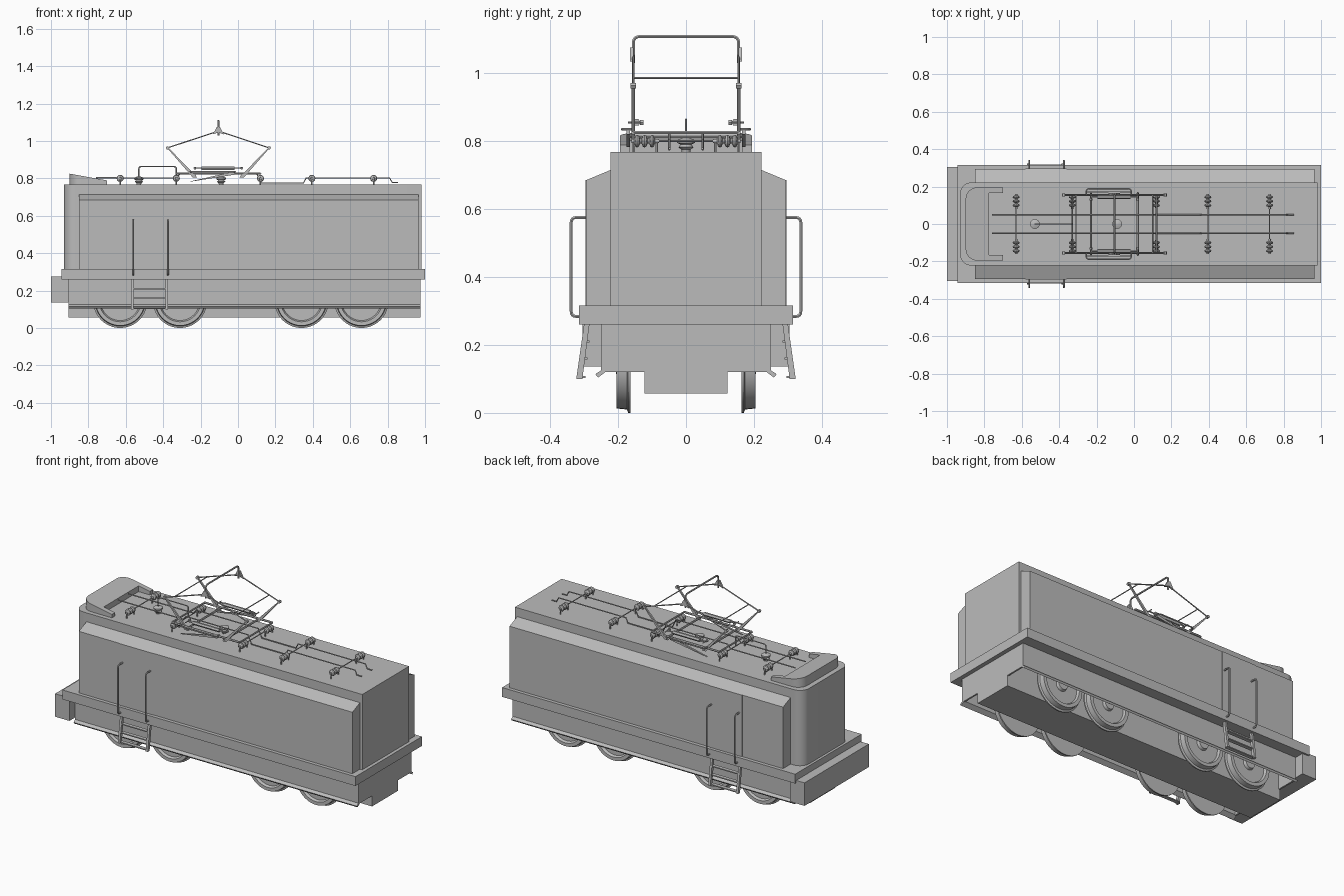
import bpy, bmesh, math
from mathutils import Vector, Matrix

if "Cube" in bpy.data.objects:
    bpy.data.objects.remove(bpy.data.objects["Cube"])

grey = bpy.data.materials.new("mid grey")
grey.diffuse_color = (0.5, 0.5, 0.5, 1)
grey.use_nodes = True
grey.node_tree.nodes["Principled BSDF"].inputs["Base Color"].default_value = grey.diffuse_color


def finish(name, mesh, smooth=None):
    mesh.materials.clear()
    mesh.materials.append(grey)
    ob = bpy.data.objects.new(name, mesh)
    bpy.context.collection.objects.link(ob)
    if smooth:
        for o in bpy.context.selected_objects:
            o.select_set(False)
        bpy.context.view_layer.objects.active = ob
        ob.select_set(True)
        bpy.ops.object.shade_smooth_by_angle(angle=math.radians(smooth))
    return ob


def prism(name, rings, smooth=None):
    """Closed solid from two matching rings of 3D points."""
    bm = bmesh.new()
    a, b = [[bm.verts.new(p) for p in r] for r in rings]
    n = len(a)
    bm.faces.new(a)
    bm.faces.new(b)
    for i in range(n):
        bm.faces.new((a[i], a[(i + 1) % n], b[(i + 1) % n], b[i]))
    bmesh.ops.recalc_face_normals(bm, faces=bm.faces)
    me = bpy.data.meshes.new(name)
    bm.to_mesh(me)
    bm.free()
    return finish(name, me, smooth)


def box(name, x0, x1, y0, y1, z0, z1):
    ring = [(x0, y0), (x1, y0), (x1, y1), (x0, y1)]
    return prism(name, [[(x, y, z) for x, y in ring] for z in (z0, z1)])


def along_x(name, yz, x0, x1):
    return prism(name, [[(x, y, z) for y, z in yz] for x in (x0, x1)])


def lathe(name, profile, centre, axis, segs=16):
    """Spin (distance along axis, radius) points round an axis."""
    bm = bmesh.new()
    rot = Vector((0, 0, 1)).rotation_difference(Vector(axis)).to_matrix()
    rings = []
    for h, r in profile:
        ring = []
        for i in range(segs):
            t = 2 * math.pi * i / segs
            p = rot @ Vector((r * math.cos(t), r * math.sin(t), h)) + Vector(centre)
            ring.append(bm.verts.new(p))
        rings.append(ring)
    for a, b in zip(rings, rings[1:]):
        for i in range(segs):
            bm.faces.new((a[i], a[(i + 1) % segs], b[(i + 1) % segs], b[i]))
    bm.faces.new(rings[0])
    bm.faces.new(rings[-1])
    bmesh.ops.recalc_face_normals(bm, faces=bm.faces)
    me = bpy.data.meshes.new(name)
    bm.to_mesh(me)
    bm.free()
    return finish(name, me, 35)


def rod(name, pts, r=0.004, bend=0.0):
    """Round bar through points, with optional rounded corners."""
    pts = [Vector(p) for p in pts]
    path = [pts[0]]
    for a, b, c in zip(pts, pts[1:], pts[2:]):
        if bend:
            p, q = b + (a - b).normalized() * bend, b + (c - b).normalized() * bend
            for i in range(5):
                t = i / 4
                path.append(p * (1 - t) ** 2 + b * 2 * t * (1 - t) + q * t * t)
        else:
            path.append(b)
    path.append(pts[-1])
    cu = bpy.data.curves.new(name, 'CURVE')
    cu.dimensions = '3D'
    cu.bevel_depth = r
    cu.bevel_resolution = 1
    cu.use_fill_caps = True
    sp = cu.splines.new('POLY')
    sp.points.add(len(path) - 1)
    for s, p in zip(sp.points, path):
        s.co = (*p, 1)
    tmp = bpy.data.objects.new(name + " curve", cu)
    me = bpy.data.meshes.new_from_object(tmp)
    bpy.data.objects.remove(tmp)
    return finish(name, me, 50)


def round_front(x0, x1, w, r):
    """Plan outline with rounded corners at the -x end."""
    out = [(x1, -w), (x1, w)]
    for cy, t0 in ((w - r, 90), (-w + r, 180)):
        for i in range(9):
            t = math.radians(t0 + i * 90 / 8)
            out.append((x0 + r + r * math.cos(t), cy + r * math.sin(t)))
    return out


# Main body with rounded cab end
plan = round_front(-0.93, 0.98, 0.222, 0.06)
prism("centre_body", [[(x, y, z) for x, y in plan] for z in (0.31, 0.768)], 30)

# Cab roof visor: U-shaped, sloping down towards the rear
outer = round_front(-0.9, -0.7, 0.195, 0.06)
visor = [(-0.775, -0.165), (-0.775, 0.165), (-0.7, 0.165)] + outer[1:] + [outer[0], (-0.7, -0.165)]
prism("roof_visor", [[(x, y, 0.76) for x, y in visor],
                     [(x, y, 0.825 - (x + 0.9) * 0.18) for x, y in visor]], 30)

# Frame, buffer beam and underframe
box("running_plate", -0.945, 1.0, -0.315, 0.315, 0.26, 0.316)
box("buffer_beam", -1.0, -0.905, -0.305, 0.305, 0.137, 0.275)
box("centre_keel", -0.905, 0.975, -0.122, 0.122, 0.057, 0.262)
for x in (-0.905, 0.965):
    box("underframe_end", x, x + 0.01, -0.25, 0.25, 0.12, 0.262)

for s in (-1, 1):
    # Side housings with sloped tops
    along_x("side_housing", [(s * y, z) for y, z in
            ((0.21, 0.31), (0.294, 0.31), (0.294, 0.685), (0.222, 0.715), (0.21, 0.715))],
            -0.85, 0.965)
    box("door", -0.58, -0.36, *sorted((s * 0.28, s * 0.2965)), 0.314, 0.685)
    # Skirt with flared lower lip
    along_x("side_skirt", [(s * y, z) for y, z in
            ((0.235, 0.262), (0.25, 0.262), (0.25, 0.125), (0.267, 0.114), (0.259, 0.104), (0.235, 0.122))],
            -0.905, 0.975)
    # Steps and handrails
    for x in (-0.565, -0.38):
        along_x("step_stile", [(s * y, z) for y, z in
                ((0.284, 0.262), (0.3, 0.262), (0.323, 0.1), (0.305, 0.1))], x - 0.007, x + 0.007)
        rod("handrail", [(x + 0.005, s * 0.29, 0.575), (x + 0.005, s * 0.338, 0.575),
                         (x + 0.005, s * 0.338, 0.284), (x + 0.005, s * 0.31, 0.284)], 0.005, 0.015)
    for z in (0.105, 0.16, 0.21):
        y = 0.3 + (0.262 - z) * 0.11
        box("step_tread", -0.565, -0.38, *sorted((s * (y - 0.022), s * y)), z - 0.003, z + 0.003)
    # Wheels
    for x in (-0.63, -0.31, 0.34, 0.66):
        lathe("wheel", [(0.163, 0.08), (0.163, 0.145), (0.17, 0.145), (0.174, 0.135), (0.204, 0.132),
                        (0.204, 0.112), (0.19, 0.105), (0.19, 0.035), (0.206, 0.03)],
              (x, 0, 0.145), (0, s, 0), 40)

for x in (-0.63, -0.31, 0.34, 0.66):
    rod("axle", [(x, -0.18, 0.145), (x, 0.18, 0.145)], 0.02)

# Roof insulator stacks, three discs each side on a cross rod
disc = [(0.08, 0.006)]
for c in (0.1, 0.122, 0.144):
    disc += [(c - 0.009, 0.007), (c - 0.005, 0.016), (c, 0.019), (c + 0.005, 0.016), (c + 0.009, 0.007)]
disc.append((0.16, 0.006))
for x in (-0.63, -0.33, 0.12, 0.395, 0.725):
    rod("insulator_cross_rod", [(x, -0.155, 0.8), (x, 0.155, 0.8)], 0.003)
    for s in (-1, 1):
        lathe("insulator_stack", disc, (x, 0, 0.8), (0, s, 0), 12)
        for y in (0.086, 0.154):
            rod("insulator_foot", [(x, s * y, 0.8), (x, s * y, 0.765)], 0.004)

# Roof conductors
for s in (-1, 1):
    y = s * 0.049
    rod("roof_conductor", [(-0.76, y, 0.803), (-0.33, y, 0.803), (-0.31, y, 0.825), (0.1, y, 0.825),
                           (0.125, y, 0.775), (0.35, y, 0.775), (0.365, y, 0.803), (0.81, y, 0.803),
                           (0.825, y, 0.778), (0.855, y, 0.778)], 0.0035)
rod("conductor_bridge", [(-0.53, 0, 0.79), (-0.53, 0, 0.863), (-0.33, 0, 0.863), (-0.33, 0, 0.8)],
    0.0035, 0.012)
for x in (-0.53, -0.09):
    lathe("mushroom_insulator", [(0.765, 0.012), (0.775, 0.014), (0.782, 0.022), (0.79, 0.016),
                                 (0.795, 0.026), (0.803, 0.026), (0.81, 0.008)], (x, 0, 0), (0, 0, 1))

# Pantograph
mid = -0.105
for d in (-1, 1):
    pivot, knee = mid + d * 0.125, mid + d * 0.272
    rod("pivot_shaft", [(pivot, -0.165, 0.815), (pivot, 0.165, 0.815)], 0.006)
    rod("upper_cross_rod", [(mid + d * 0.205, -0.155, 0.986), (mid + d * 0.205, 0.155, 0.986)], 0.003)
    rod("base_cross_bar", [(mid + d * 0.225, -0.155, 0.825), (mid + d * 0.225, 0.155, 0.825)], 0.005)
    for s in (-1, 1):
        y = s * 0.155
        low = [(pivot - 0.012, 0.805), (pivot + 0.012, 0.805), (knee + 0.004, 0.965), (knee - 0.004, 0.965)]
        prism("lower_arm", [[(px, y + e, pz) for px, pz in low] for e in (-0.005, 0.005)])
        rod("upper_arm", [(knee, y, 0.963), (mid, y, 1.053)], 0.0035)
        rod("knee_joint", [(knee, y - 0.008, 0.963), (knee, y + 0.008, 0.963)], 0.009)
        rod("base_horn", [(pivot, s * 0.125, 0.855), (pivot, s * 0.17, 0.855)], 0.003)
        rod("base_horn_knob", [(pivot, s * 0.125, 0.855), (pivot, s * 0.135, 0.855)], 0.008)
for s in (-1, 1):
    y = s * 0.155
    rod("base_rail", [(-0.33, y, 0.825), (0.12, y, 0.825)], 0.006)
    rod("balance_spring", [(-0.195, s * 0.145, 0.855), (-0.02, s * 0.145, 0.855)], 0.011)
    rod("spring_link", [(-0.23, s * 0.145, 0.855), (0.02, s * 0.145, 0.855)], 0.004)
    rod("side_loop", [(-0.255, s * 0.155, 0.835), (-0.255, s * 0.188, 0.835),
                      (-0.015, s * 0.188, 0.835), (-0.015, s * 0.155, 0.835)], 0.004, 0.015)
    bar = [(-0.26, 0.783), (-0.25, 0.783), (-0.015, 0.82), (-0.015, 0.838)]
    prism("coupling_bar", [[(x, s * 0.17 + e, z) for x, z in bar] for e in (-0.005, 0.005)])
    # Head bracket
    tri = [(mid - 0.03, 1.035), (mid, 1.045), (mid + 0.03, 1.035), (mid + 0.008, 1.075), (mid - 0.008, 1.075)]
    prism("head_bracket", [[(x, s * 0.16 + e, z) for x, z in tri] for e in (-0.005, 0.005)])
rod("contact_bow", [(mid, -0.155, 1.03), (mid, -0.155, 1.108), (mid, 0.155, 1.108), (mid, 0.155, 1.03)],
    0.005, 0.02)
